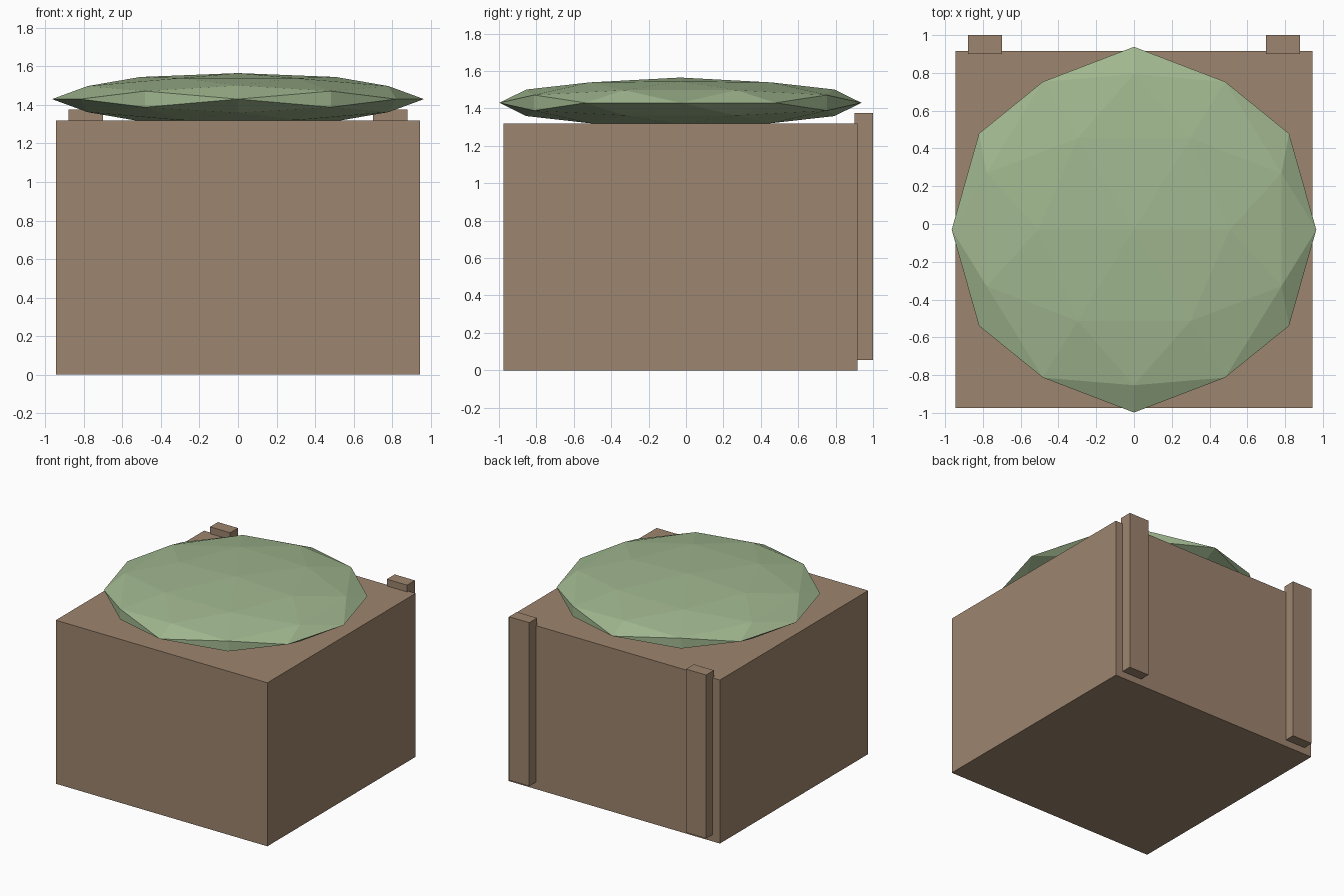
import bpy, bmesh, math
from mathutils import Vector

if "Cube" in bpy.data.objects:
    bpy.data.objects.remove(bpy.data.objects["Cube"])


def material(name, rgb):
    m = bpy.data.materials.new(name)
    m.diffuse_color = [((c / 255 + 0.055) / 1.055) ** 2.4 for c in rgb] + [1.0]
    m.use_nodes = True
    m.node_tree.nodes["Principled BSDF"].inputs["Base Color"].default_value = m.diffuse_color
    return m


BROWN = material("brown_wood", (158, 133, 110))
GREEN = material("sage_green", (160, 183, 143))


def finish(bm, name, mat):
    bmesh.ops.recalc_face_normals(bm, faces=bm.faces)
    mesh = bpy.data.meshes.new(name)
    bm.to_mesh(mesh)
    bm.free()
    mesh.materials.append(mat)
    bpy.context.collection.objects.link(bpy.data.objects.new(name, mesh))


def box(name, lo, hi, mat):
    bm = bmesh.new()
    bmesh.ops.create_cube(bm, size=1)
    for v in bm.verts:
        v.co = [a + (b - a) * (c + 0.5) for a, b, c in zip(lo, hi, v.co)]
    finish(bm, name, mat)


# Main crate
box("crate", (-0.945, -0.975, 0), (0.945, 0.917, 1.32), BROWN)

# Two rear posts
for name, x in (("left_post", -0.79), ("right_post", 0.79)):
    box(name, (x - 0.09, 0.9, 0.055), (x + 0.09, 1.0, 1.375), BROWN)

# Faceted cushion: icosahedron corners plus edge midpoints, on a squashed sphere
t = (1 + math.sqrt(5)) / 2
corners = []
for a in (-1, 1):
    for b in (-t, t):
        corners += [Vector((b, a, 0)), Vector((0, b, a)), Vector((a, 0, b))]
points = list(corners)
for i, p in enumerate(corners):
    points += [p + q for q in corners[i + 1:] if (p - q).length < 2.1]
bm = bmesh.new()
for p in points:
    n = p.normalized()
    bm.verts.new((n.x * 0.965, n.y * 0.968 - 0.03, n.z * 0.135 + 1.43))
bmesh.ops.convex_hull(bm, input=bm.verts)
finish(bm, "cushion", GREEN)
